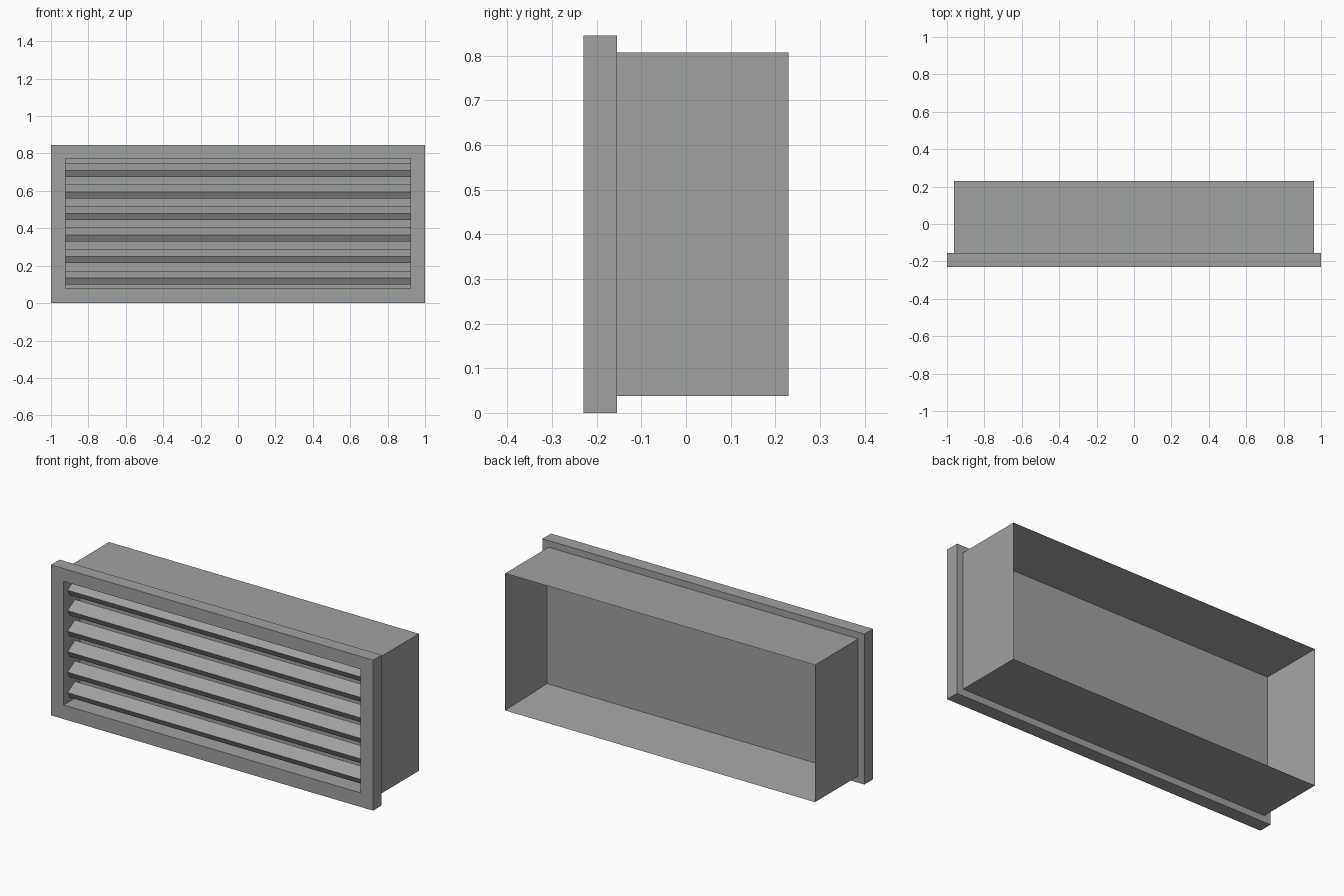
import bpy, bmesh

if "Cube" in bpy.data.objects:
    bpy.data.objects.remove(bpy.data.objects["Cube"])

grey = bpy.data.materials.new("grey metal")
grey.diffuse_color = (0.35, 0.362, 0.356, 1)
grey.use_nodes = True
grey.node_tree.nodes["Principled BSDF"].inputs["Base Color"].default_value = grey.diffuse_color

Z_MID = 0.4225
PANEL_Y = -0.084


def finish(name, bm):
    me = bpy.data.meshes.new(name)
    bm.to_mesh(me)
    bm.free()
    me.materials.append(grey)
    ob = bpy.data.objects.new(name, me)
    bpy.context.collection.objects.link(ob)
    return ob


def rect(bm, hx, hz, y, zc=Z_MID):
    """Rectangular loop of vertices centred on the grille."""
    return [bm.verts.new((sx * hx, y, zc + sz * hz))
            for sx, sz in ((-1, -1), (1, -1), (1, 1), (-1, 1))]


def bridge(bm, a, b):
    for i in range(4):
        j = (i + 1) % 4
        bm.faces.new((a[i], a[j], b[j], b[i]))


# housing: recess panel, recess walls, front frame, sleeve,
# then inner walls tapering from the sleeve's rear edge back to the panel
bm = bmesh.new()
loops = [rect(bm, 0.922, 0.347, PANEL_Y, 0.426),
         rect(bm, 0.922, 0.347, -0.23, 0.426),
         rect(bm, 1.0, Z_MID, -0.23),
         rect(bm, 1.0, Z_MID, -0.154),
         rect(bm, 0.962, 0.385, -0.154),
         rect(bm, 0.962, 0.385, 0.23)]
for k in range(6):
    bridge(bm, loops[k], loops[(k + 1) % 6])
bmesh.ops.recalc_face_normals(bm, faces=bm.faces)
bm.faces.new(loops[0])
finish("housing", bm)

# six sloping slats: tilted rectangular bars in front of the panel
profile = [(-0.195, 0.0), (-0.129, 0.038), (-0.109, 0.003), (-0.175, -0.035)]
for i in range(6):
    z = 0.135 + 0.115 * i
    bm = bmesh.new()
    left, right = [[bm.verts.new((x, y, z + dz)) for y, dz in profile]
                   for x in (-0.922, 0.922)]
    bridge(bm, left, right)
    bm.faces.new(left)
    bm.faces.new(right)
    bmesh.ops.recalc_face_normals(bm, faces=bm.faces)
    finish(f"slat_{i + 1}", bm)
